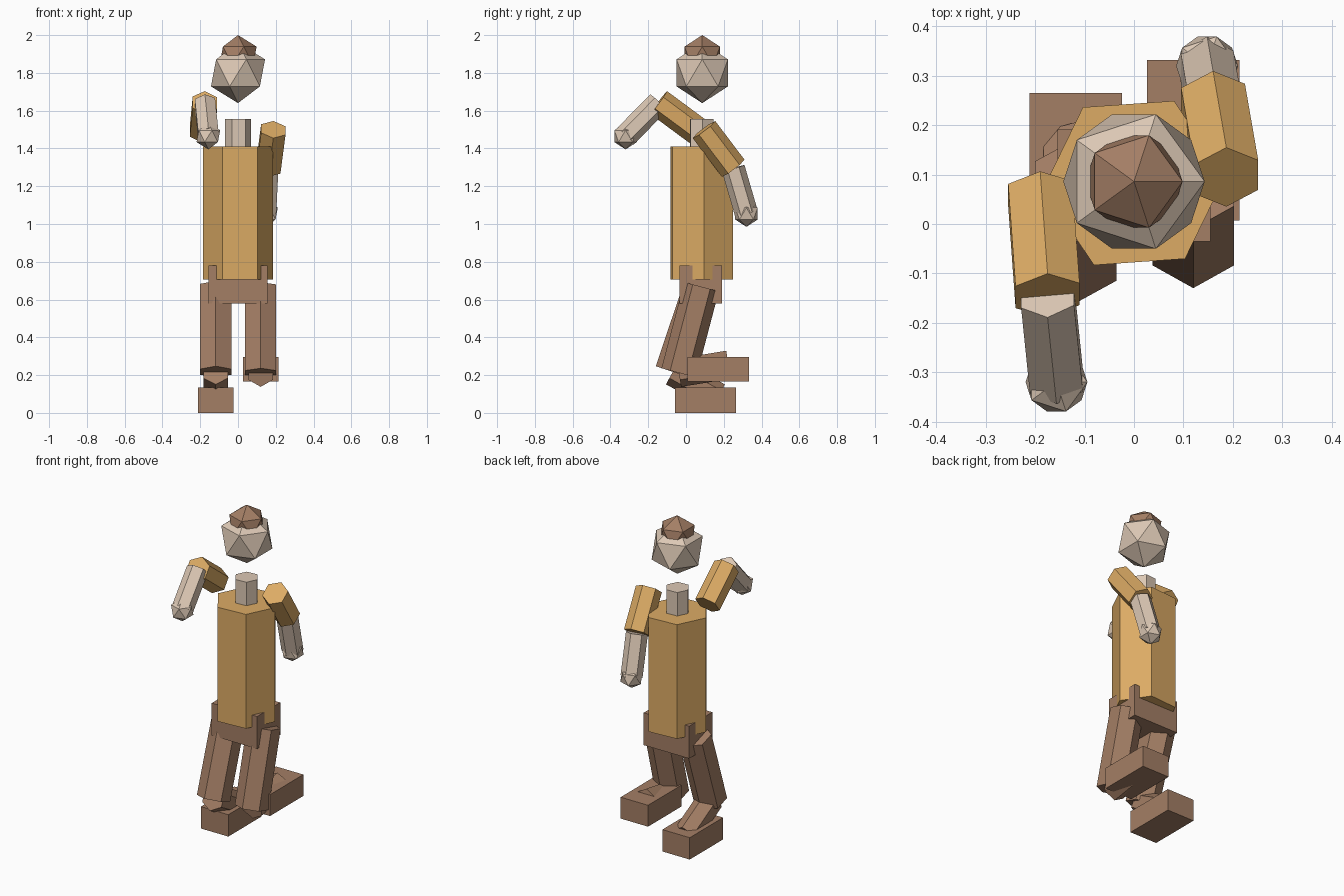
import bpy, bmesh, math
from mathutils import Vector, Matrix

cube = bpy.data.objects.get("Cube")
if cube:
    bpy.data.objects.remove(cube, do_unlink=True)


def material(name, rgb):
    mat = bpy.data.materials.new(name)
    mat.use_nodes = True
    mat.diffuse_color = (*rgb, 1)
    mat.node_tree.nodes["Principled BSDF"].inputs["Base Color"].default_value = (*rgb, 1)
    return mat


tan = material("tan_shirt", (0.72, 0.41, 0.13))
skin = material("pale_skin", (0.72, 0.58, 0.46))
brown = material("brown", (0.37, 0.21, 0.13))


def finish(name, bm, mat):
    mesh = bpy.data.meshes.new(name)
    bm.to_mesh(mesh)
    bm.free()
    mesh.materials.append(mat)
    obj = bpy.data.objects.new(name, mesh)
    bpy.context.collection.objects.link(obj)
    return obj


def ball(name, centre, radius, mat):
    """Twenty-sided faceted ball."""
    bm = bmesh.new()
    bmesh.ops.create_icosphere(bm, subdivisions=1, radius=radius,
                               matrix=Matrix.Translation(centre))
    return finish(name, bm, mat)


def box(name, centre, size, mat):
    bm = bmesh.new()
    bmesh.ops.create_cube(bm, size=1, matrix=Matrix.Translation(centre)
                          @ Matrix.Diagonal((*size, 1)))
    return finish(name, bm, mat)


def prism(name, start, end, radius, mat, turn=0):
    """Six-sided bar between two points, one corner facing sideways."""
    start, end = Vector(start), Vector(end)
    axis = (end - start).normalized()
    side = Vector((1, 0, 0))
    side = (side - axis * side.dot(axis)).normalized()
    frame = Matrix((side, axis.cross(side), axis)).transposed().to_4x4()
    bm = bmesh.new()
    bmesh.ops.create_cone(
        bm, cap_ends=True, segments=6, radius1=radius, radius2=radius,
        depth=(end - start).length,
        matrix=Matrix.Translation((start + end) / 2) @ frame
        @ Matrix.Rotation(math.radians(turn), 4, "Z")
        @ Matrix.Rotation(math.radians(60), 4, "Z"))
    # Make sure a corner lies on the side axis whatever the primitive's start angle
    return finish(name, bm, mat)


# Head and trunk
MID = 0.083
ball("head", (0, MID + 0.003, 1.80), 0.16, skin)
ball("hair", (0, MID + 0.003, 1.89), 0.11, brown)


def trunk(name, low, high, radius, mat):
    bm = bmesh.new()
    ring = [bm.verts.new((radius * math.cos(math.radians(4 + 60 * i)),
                          MID + radius * math.sin(math.radians(4 + 60 * i)), low))
            for i in range(6)]
    base = bm.faces.new(ring)
    top = bmesh.ops.extrude_face_region(bm, geom=[base], use_keep_orig=True)["geom"]
    bmesh.ops.translate(bm, vec=(0, 0, high - low),
                        verts=[v for v in top if isinstance(v, bmesh.types.BMVert)])
    bmesh.ops.recalc_face_normals(bm, faces=bm.faces)
    return finish(name, bm, mat)


trunk("neck", 1.40, 1.555, 0.07, skin)
trunk("torso", 0.705, 1.41, 0.185, tan)
box("pelvis", (0, 0.078, 0.68), (0.31, 0.226, 0.20), brown)


# Limbs as chains of bars
def arm(side, shoulder, elbow, hand):
    prism(side + "_upper_arm", shoulder, elbow, 0.075, tan)
    prism(side + "_forearm", elbow, hand, 0.062, skin)
    ball(side + "_hand", hand, 0.07, skin)


arm("right", (-0.19, 0.062, 1.49), (-0.175, -0.145, 1.643), (-0.157, -0.32, 1.465))
arm("left", (0.187, 0.095, 1.50), (0.16, 0.25, 1.295), (0.148, 0.32, 1.055))


def leg(side, x, knee, ankle, foot_y, foot_low, foot_high):
    prism(side + "_thigh", (x, 0.082, 0.668), (x, *knee), 0.095, brown)
    prism(side + "_shin", (x, *knee), (x, *ankle), 0.075, brown)
    box(side + "_foot", (x, foot_y, (foot_low + foot_high) / 2),
        (0.187, 0.325, foot_high - foot_low), brown)


leg("right", -0.118, (-0.07, 0.217), (0.17, 0.085), 0.103, 0, 0.135)
leg("left", 0.12, (-0.038, 0.212), (0.225, 0.255), 0.17, 0.165, 0.297)
